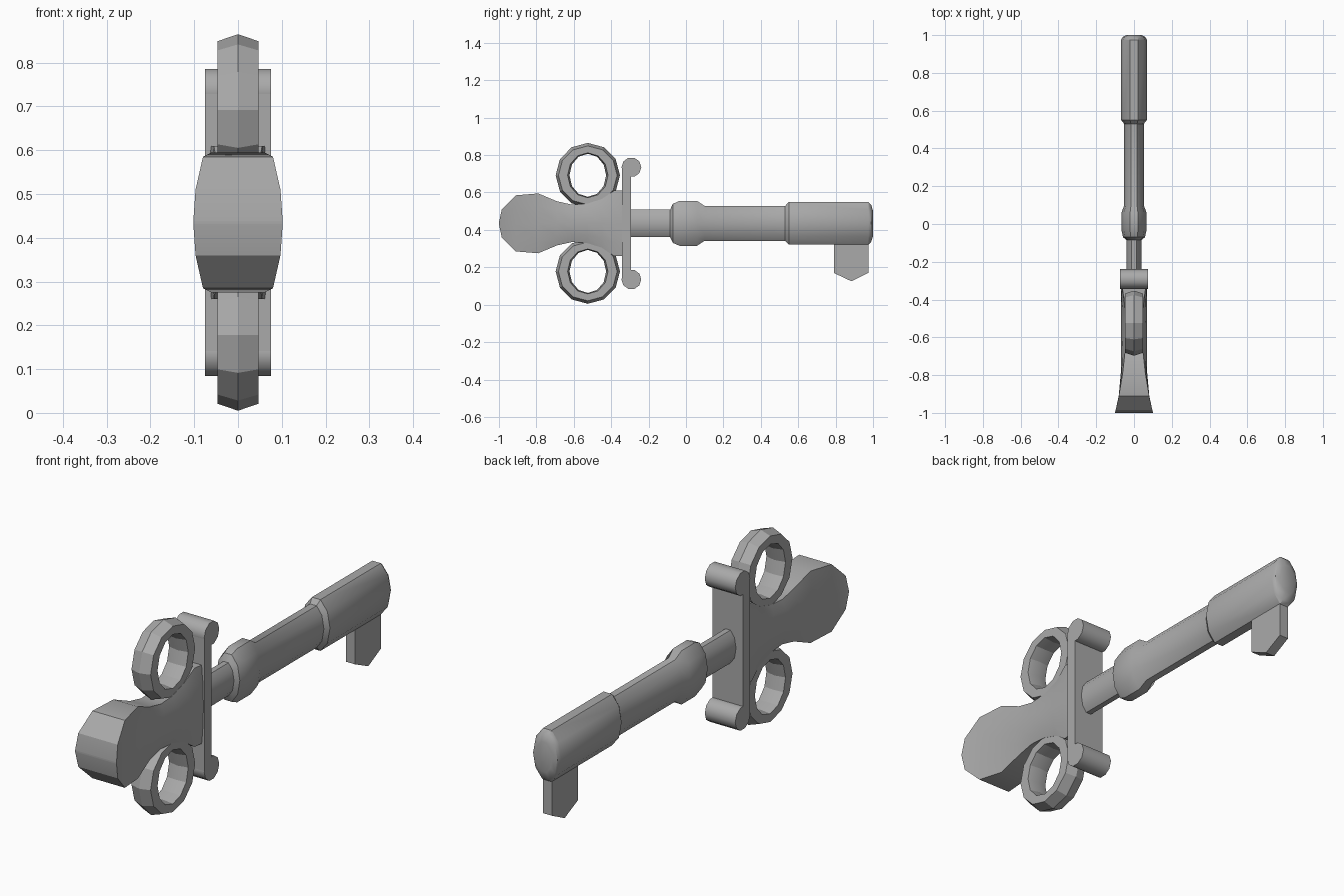
import bpy, bmesh, math

cube = bpy.data.objects.get("Cube")
if cube:
    bpy.data.objects.remove(cube)

AXIS = 0.435  # height of the key's centre line

metal = bpy.data.materials.new("grey_metal")
metal.use_nodes = True
GREY = (0.4, 0.4, 0.4, 1)
metal.diffuse_color = GREY
metal.node_tree.nodes["Principled BSDF"].inputs["Base Color"].default_value = GREY


def loft(name, rings, capped=True, closed=False, smooth=35):
    """Skin a row of equally sized point loops."""
    bm = bmesh.new()
    loops = [[bm.verts.new(p) for p in ring] for ring in rings]
    pairs = list(zip(loops, loops[1:]))
    if closed:
        pairs.append((loops[-1], loops[0]))
    n = len(loops[0])
    for a, b in pairs:
        for i in range(n):
            j = (i + 1) % n
            bm.faces.new((a[i], a[j], b[j], b[i]))
    if capped and not closed:
        bm.faces.new(loops[0])
        bm.faces.new(loops[-1])
    bmesh.ops.recalc_face_normals(bm, faces=bm.faces)
    mesh = bpy.data.meshes.new(name)
    bm.to_mesh(mesh)
    bm.free()
    mesh.materials.append(metal)
    obj = bpy.data.objects.new(name, mesh)
    bpy.context.collection.objects.link(obj)
    bpy.ops.object.select_all(action='DESELECT')
    obj.select_set(True)
    bpy.context.view_layer.objects.active = obj
    if smooth:
        bpy.ops.object.shade_smooth_by_angle(angle=math.radians(smooth))
    return obj


def extrude_x(name, outline, half, smooth=0):
    """Extrude a (y, z) outline symmetrically across x."""
    return loft(name, [[(x, y, z) for y, z in outline] for x in (-half, half)], smooth=smooth)


def circle(n, phase=0.0):
    return [(math.sin(phase + 2 * math.pi * i / n), math.cos(phase + 2 * math.pi * i / n))
            for i in range(n)]


# Shaft: flattened ten-sided turning with collar and thicker tip
shaft = [(-0.32, 0.04, 0.077), (-0.085, 0.04, 0.077), (-0.07, 0.058, 0.11),
         (-0.035, 0.066, 0.126), (0.06, 0.066, 0.126), (0.1, 0.052, 0.098),
         (0.53, 0.052, 0.098), (0.55, 0.068, 0.12), (0.975, 0.068, 0.12),
         (0.99, 0.06, 0.105), (1.0, 0.04, 0.07)]
loft("shaft", [[(rx * s, y, AXIS + rz * c) for s, c in circle(10, math.pi / 10)]
               for y, rx, rz in shaft])

# Bit: pointed tooth below the tip
extrude_x("bit", [(0.79, 0.4), (0.79, 0.17), (0.885, 0.125), (0.975, 0.17), (0.975, 0.4)], 0.022)

# Guard plate with a rounded bar at each end
extrude_x("guard_plate", [(-0.343, 0.13), (-0.295, 0.13), (-0.295, 0.74), (-0.343, 0.74)], 0.075)
for label, side in (("upper", 1), ("lower", -1)):
    zc = AXIS + side * 0.3
    extrude_x(label + "_guard_bar",
              [(-0.292 + 0.053 * s, zc + 0.053 * c) for s, c in circle(10, math.pi / 10)],
              0.075, smooth=40)

    # Finger ring: ridged rim with an oval hole
    zc = AXIS + side * 0.257
    section = [(0, 0.172, 0.173), (0.047, 0.157, 0.157), (0.047, 0.108, 0.12),
               (0, 0.098, 0.115), (-0.047, 0.108, 0.12), (-0.047, 0.157, 0.157)]
    loft(label + "_finger_ring",
         [[(x, -0.525 + ry * s, zc + rz * c) for x, ry, rz in section] for s, c in circle(12)],
         closed=True, smooth=25)

# Handle: flared thumb grip, pinched neck and wide foot (y, half height, mid width, edge width)
handle = [(-1.0, 0.004, 0.102, 0.102), (-0.985, 0.075, 0.097, 0.097),
          (-0.91, 0.15, 0.081, 0.08), (-0.79, 0.16, 0.07, 0.06),
          (-0.69, 0.118, 0.068, 0.049), (-0.61, 0.1, 0.068, 0.048),
          (-0.53, 0.105, 0.068, 0.048), (-0.45, 0.13, 0.069, 0.048),
          (-0.385, 0.175, 0.07, 0.055), (-0.335, 0.175, 0.07, 0.062)]
sections = []
for y, h, w, e in handle:
    half = [(e, h), (0.35 * e + 0.65 * w, 0.6 * h), (w, 0),
            (0.35 * e + 0.65 * w, -0.6 * h), (e, -h)]
    pts = half + [(-x, z) for x, z in reversed(half)]
    sections.append([(x, y, AXIS + z) for x, z in pts])
loft("handle", sections, smooth=30)
